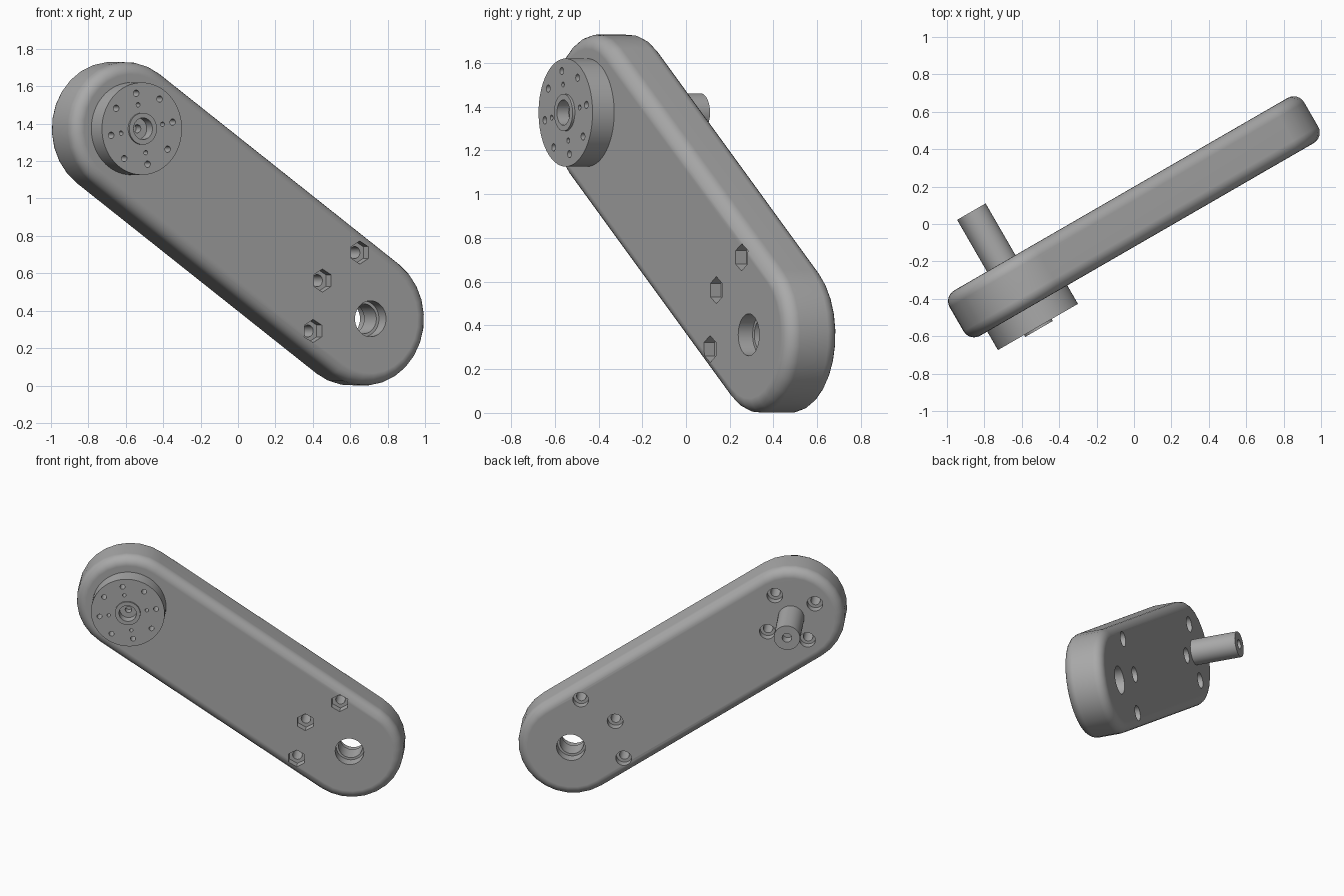
import bpy, bmesh
from math import sin, cos, pi, radians, atan2
from mathutils import Matrix, Vector

if "Cube" in bpy.data.objects:
    bpy.data.objects.remove(bpy.data.objects["Cube"])

# Working frame: a along the arm, b up, c out of the front face
TURN = radians(30)
FRAME = Matrix(((cos(TURN), 0, sin(TURN)),
                (sin(TURN), 0, -cos(TURN)),
                (0, 1, 0))).to_4x4()

TOP, LOW, R = Vector((-0.72, 1.373)), Vector((0.757, 0.357)), 0.357
FRONT, BACK, FILLET = 0.106, -0.173, 0.065
AXIS = atan2(LOW.y - TOP.y, LOW.x - TOP.x)

grey = bpy.data.materials.new("plain grey")
grey.use_nodes = True
colour = (0.4, 0.4, 0.4, 1)
grey.diffuse_color = colour
next(n for n in grey.node_tree.nodes
     if n.type == 'BSDF_PRINCIPLED').inputs["Base Color"].default_value = colour


def lathe(bm, profile, centre, segs=32, phase=0.0):
    """Turn an (r, c) profile about the axis through centre."""
    rings = []
    for r, c in profile:
        angles = [phase + 2 * pi * i / segs for i in range(segs)]
        rings.append([bm.verts.new((centre[0] + r * cos(t), centre[1] + r * sin(t), c))
                      for t in angles])
    bridge(bm, rings)


def bridge(bm, rings):
    for lower, upper in zip(rings, rings[1:]):
        n = len(lower)
        for i in range(n):
            j = (i + 1) % n
            bm.faces.new((lower[i], lower[j], upper[j], upper[i]))


def finish(bm, name):
    bmesh.ops.remove_doubles(bm, verts=bm.verts, dist=1e-6)
    bmesh.ops.recalc_face_normals(bm, faces=bm.faces)
    bm.transform(FRAME)
    mesh = bpy.data.meshes.new(name)
    bm.to_mesh(mesh)
    bm.free()
    mesh.materials.append(grey)
    obj = bpy.data.objects.new(name, mesh)
    bpy.context.collection.objects.link(obj)
    return obj


def carve(obj, cutters):
    for cutter in cutters:
        cutter.hide_render = True
        mod = obj.modifiers.new("cut", 'BOOLEAN')
        mod.operation, mod.solver, mod.object = 'DIFFERENCE', 'EXACT', cutter
    deps = bpy.context.evaluated_depsgraph_get()
    mesh = bpy.data.meshes.new_from_object(obj.evaluated_get(deps))
    obj.modifiers.clear()
    obj.data = mesh
    for cutter in cutters:
        bpy.data.objects.remove(cutter)


def smooth(obj):
    bpy.ops.object.select_all(action='DESELECT')
    obj.select_set(True)
    bpy.context.view_layer.objects.active = obj
    bpy.ops.object.shade_smooth_by_angle(angle=radians(30))
    mod = obj.modifiers.new("face weighted normals", 'WEIGHTED_NORMAL')
    mod.keep_sharp = True


def around(centre, radius, degrees):
    t = AXIS + radians(degrees)
    return centre + radius * Vector((cos(t), sin(t)))


def plug(r, c0, c1):
    return [(0, c0), (r, c0), (r, c1), (0, c1)]


# Arm: rounded slab with filleted rims
def outline(bm, inset, c, steps=14):
    ring = []
    for centre, start in ((LOW, -pi / 2), (TOP, pi / 2)):
        for i in range(steps + 1):
            t = AXIS + start + pi * i / steps
            p = centre + (R - inset) * Vector((cos(t), sin(t)))
            ring.append(bm.verts.new((p.x, p.y, c)))
    return ring


bm = bmesh.new()
arc = [(FILLET * (1 - sin(t)), FILLET * (1 - cos(t)))
       for t in (pi / 2 * i / 6 for i in range(7))]
rings = [outline(bm, inset, BACK + rise) for inset, rise in reversed(arc[::-1][::-1])]
if rings[0][0].co.z > rings[-1][0].co.z:
    rings.reverse()
rings += [outline(bm, inset, FRONT - rise) for inset, rise in reversed(arc)]
bridge(bm, rings)
bm.faces.new(rings[0])
bm.faces.new(rings[-1])
arm = finish(bm, "arm")

# Round bores: stepped pivot hole, bolt holes, blind holes behind the hub
bm = bmesh.new()
lathe(bm, [(0, -0.3), (0.096, -0.3), (0.096, -0.10), (0.08, -0.10), (0.08, 0.03),
           (0.096, 0.03), (0.096, 0.2), (0, 0.2)], LOW, 40)
for angle in (135, 180, 225):
    lathe(bm, [(0, -0.25), (0.053, -0.25), (0.053, -0.12), (0.032, -0.12),
               (0.032, 0.08), (0, 0.08)], around(LOW, 0.36, angle))
for angle in range(0, 360, 90):
    lathe(bm, [(0, -0.25), (0.053, -0.25), (0.053, -0.12), (0.032, -0.12),
               (0.032, 0.08), (0, 0.08)], around(TOP, 0.193, angle))
bores = finish(bm, "bore_cutter")

# Hexagonal nut pockets
bm = bmesh.new()
for angle in (135, 180, 225):
    lathe(bm, plug(0.062, 0.05, 0.2), around(LOW, 0.36, angle), 6, pi / 2)
pockets = finish(bm, "nut_pocket_cutter")
carve(arm, [bores, pockets])

# Hub disc with raised collar and two rings of screw holes
bm = bmesh.new()
lathe(bm, [(0, 0.1), (0.247, 0.1), (0.247, 0.22), (0.085, 0.22), (0.085, 0.232),
           (0.058, 0.232), (0.058, 0.17), (0.022, 0.17), (0.022, 0.12), (0, 0.12)],
      TOP, 64)
hub = finish(bm, "hub_disc")
bm = bmesh.new()
for angle in range(0, 360, 45):
    lathe(bm, plug(0.017, 0.15, 0.3), around(TOP, 0.193, angle), 20)
for angle in range(45, 405, 90):
    lathe(bm, plug(0.012, 0.15, 0.3), around(TOP, 0.13, angle), 16)
carve(hub, [finish(bm, "screw_hole_cutter")])

# Rear shaft with a centre hole
bm = bmesh.new()
lathe(bm, [(0, -0.15), (0.088, -0.15), (0.088, -0.492), (0.032, -0.492),
           (0.032, -0.42), (0, -0.42)], TOP, 40)
shaft = finish(bm, "rear_shaft")

for part in (arm, hub, shaft):
    smooth(part)
